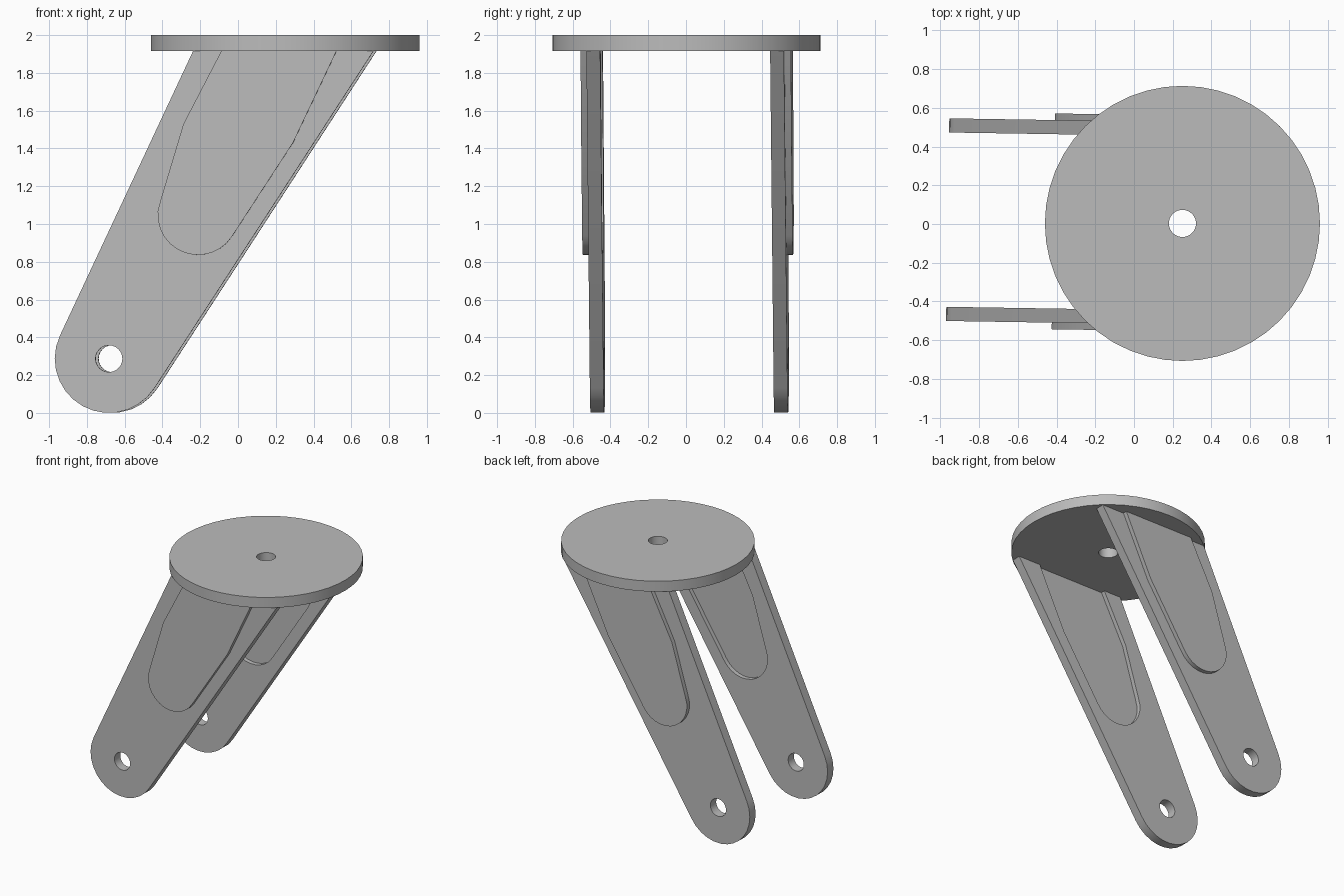
import bpy, bmesh, math
from mathutils import Matrix, Vector

cube = bpy.data.objects.get("Cube")
if cube:
    bpy.data.objects.remove(cube)

grey = bpy.data.materials.new("plain grey")
grey.use_nodes = True
colour = (0.5, 0.5, 0.5, 1)
grey.diffuse_color = colour
grey.node_tree.nodes["Principled BSDF"].inputs["Base Color"].default_value = colour

CENTRE = Vector((0.25, 0.003, 0))
PLATE_Z = 1.915
INNER, OUTER, PAD = 0.45, 0.523, 0.557
EMBOSS = PAD - OUTER


def arc(cx, cz, r, start, end, n):
    angles = [math.radians(start + (end - start) * i / n) for i in range(n + 1)]
    return [(cx + r * math.cos(a), cz + r * math.sin(a)) for a in angles]


def circle(cx, cz, r, n):
    return arc(cx, cz, r, 0, 360, n)[:-1]


def prism(name, outline, low, high, axis="y"):
    """Extrude an outline along y (or z) between two depths."""
    bm = bmesh.new()
    place = (lambda u, v: (u, low, v)) if axis == "y" else (lambda u, v: (u, v, low))
    face = bm.faces.new([bm.verts.new(place(u, v)) for u, v in outline])
    new = bmesh.ops.extrude_face_region(bm, geom=[face])["geom"]
    step = Vector((0, high - low, 0)) if axis == "y" else Vector((0, 0, high - low))
    bmesh.ops.translate(bm, vec=step, verts=[g for g in new if isinstance(g, bmesh.types.BMVert)])
    bmesh.ops.recalc_face_normals(bm, faces=bm.faces)
    mesh = bpy.data.meshes.new(name)
    bm.to_mesh(mesh)
    bm.free()
    mesh.materials.append(grey)
    obj = bpy.data.objects.new(name, mesh)
    bpy.context.collection.objects.link(obj)
    return obj


def activate(obj):
    bpy.ops.object.select_all(action="DESELECT")
    obj.select_set(True)
    bpy.context.view_layer.objects.active = obj


def cut(obj, cutter):
    mod = obj.modifiers.new("cut", "BOOLEAN")
    mod.operation, mod.solver, mod.object = "DIFFERENCE", "EXACT", cutter
    activate(obj)
    bpy.ops.object.modifier_apply(modifier=mod.name)
    bpy.data.objects.remove(cutter)


def smooth(obj):
    activate(obj)
    bpy.ops.object.shade_smooth_by_angle(angle=math.radians(30))


# Round mounting plate with a centre hole
plate = prism("mounting_plate", circle(CENTRE.x, CENTRE.y, 0.71, 48), PLATE_Z, 2.0, "z")
cut(plate, prism("plate_hole", circle(CENTRE.x, CENTRE.y, 0.07, 32), 1.8, 2.1, "z"))
smooth(plate)

# Leg outline: rounded foot widening up to the plate
foot_x, foot_z = -0.675, 0.287
leg_outline = ([(-0.23, PLATE_Z)] + arc(foot_x, foot_z, 0.287, 155, 327, 14)
               + [(0.725, PLATE_Z)])
# Pressed panel outline: raised outside, recessed inside
panel_sides = [(-0.08, PLATE_Z), (-0.28, 1.53), (-0.40, 1.13)]
panel_outline = (panel_sides + arc(-0.203, 1.05, 0.214, 175, 328, 12)
                 + [(0.30, 1.43), (0.53, PLATE_Z)])
# The recess cutter runs a little past the leg top
recess_outline = [(-0.03, PLATE_Z + 0.1)] + panel_outline + [(0.577, PLATE_Z + 0.1)]

turn = (Matrix.Translation(CENTRE) @ Matrix.Rotation(-0.016, 4, "Z"))
for side, sign in (("front", -1), ("back", 1)):
    leg = prism(side + "_leg", leg_outline, sign * INNER, sign * OUTER)
    cut(leg, prism("bolt_hole", circle(foot_x, foot_z, 0.071, 24), sign * 0.3, sign * 0.7))
    cut(leg, prism("recess", recess_outline, sign * 0.3, sign * (INNER + EMBOSS)))
    panel = prism(side + "_leg_panel", panel_outline, sign * (OUTER - 0.005), sign * PAD)
    # Legs sit slightly turned about the plate centre
    for obj in (leg, panel):
        obj.data.transform(turn @ Matrix.Translation((-CENTRE.x, 0, 0)))
        smooth(obj)
